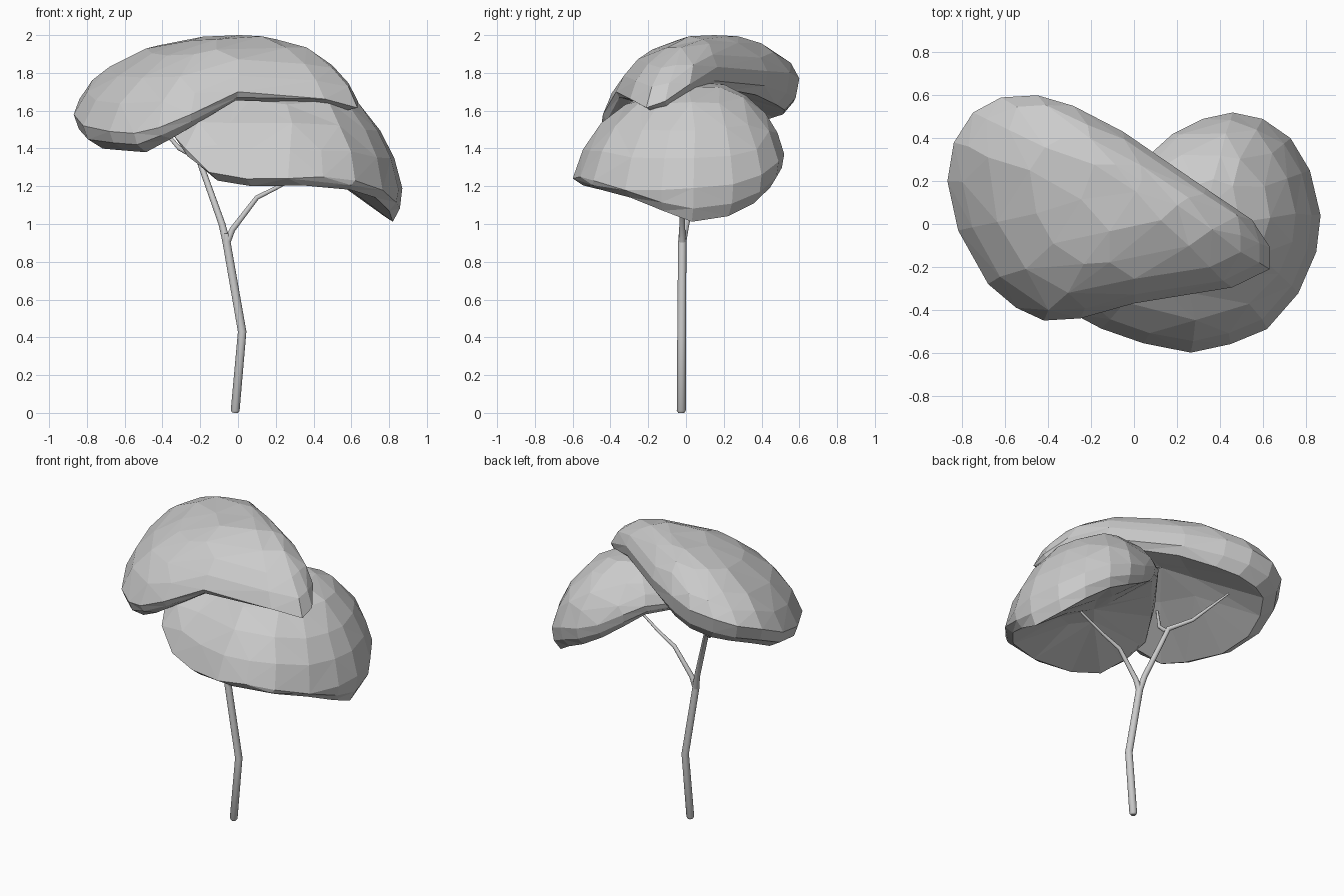
import bpy, bmesh, random

if "Cube" in bpy.data.objects:
    bpy.data.objects.remove(bpy.data.objects["Cube"])

random.seed(4)


def canopy(name, rim, centre, top, under, shift, roll, hollow):
    """Faceted dome over an uneven rim, with a rolled lip and shallow hollow underside."""
    cx, cy = centre
    bm = bmesh.new()

    def ring(t, height, jitter, off=(0, 0)):
        return [bm.verts.new((cx + (x - cx) * t + off[0] * (1 - t),
                              cy + (y - cy) * t + off[1] * (1 - t),
                              height(z, d) + random.uniform(-jitter, jitter)))
                for x, y, z, d in rim]

    rings = []
    # dome from the top out to the rim
    for t in (0.3, 0.56, 0.78, 0.92, 1.0):
        f = (1 - t ** 2.2) ** 0.7
        rings.append(ring(t, lambda z, d: z + (top - z) * f, 0.008 if t < 1 else 0, shift))
    # rolled lip and hollow
    rings.append(ring(1 - roll * 0.25, lambda z, d: z - d * 0.6, 0))
    rings.append(ring(1 - roll, lambda z, d: z - d, 0))
    for t in (0.62, 0.33):
        f = 1 - (t / (1 - roll)) ** 1.2
        rings.append(ring(t, lambda z, d: z - d + (under - z + d) * f, 0.004, hollow))
    n = len(rim)
    for a, b in zip(rings, rings[1:]):
        for i in range(n):
            j = (i + 1) % n
            bm.faces.new((a[i], a[j], b[j], b[i]))
    for r, off, z in ((rings[0], shift, top), (rings[-1], hollow, under)):
        c = bm.verts.new((cx + off[0], cy + off[1], z))
        for i in range(n):
            bm.faces.new((c, r[i], r[(i + 1) % n]))
    bmesh.ops.triangulate(bm, faces=bm.faces[:])
    bmesh.ops.recalc_face_normals(bm, faces=bm.faces[:])
    me = bpy.data.meshes.new(name)
    bm.to_mesh(me)
    bm.free()
    ob = bpy.data.objects.new(name, me)
    bpy.context.collection.objects.link(ob)
    dec = ob.modifiers.new("facets", 'DECIMATE')
    dec.ratio = 0.6
    return ob


def limb(name, pts):
    """Tapered tube through (x, y, z, radius) points."""
    cu = bpy.data.curves.new(name, 'CURVE')
    cu.dimensions = '3D'
    cu.bevel_depth = 1.0
    cu.bevel_resolution = 5
    cu.use_fill_caps = True
    sp = cu.splines.new('POLY')
    sp.points.add(len(pts) - 1)
    for p, (x, y, z, r) in zip(sp.points, pts):
        p.co = (x, y, z, 1)
        p.radius = r
    ob = bpy.data.objects.new(name, cu)
    bpy.context.collection.objects.link(ob)
    bpy.ops.object.select_all(action='DESELECT')
    ob.select_set(True)
    bpy.context.view_layer.objects.active = ob
    bpy.ops.object.convert(target='MESH')
    bpy.ops.object.shade_smooth_by_angle(angle=0.8)
    return ob


# upper canopy: rim x, y, z and lip drop
canopy("upper_canopy", [
    (-.55, -.39, 1.48, .1), (-.68, -.28, 1.49, .1), (-.82, -.03, 1.52, .12),
    (-.87, .2, 1.58, .13), (-.84, .38, 1.66, .14), (-.75, .52, 1.71, .15),
    (-.62, .59, 1.75, .17), (-.45, .6, 1.77, .17), (-.28, .55, 1.79, .16),
    (-.05, .43, 1.81, .13), (.2, .26, 1.83, .12), (.4, .12, 1.81, .1),
    (.55, .02, 1.74, .06), (.635, -.11, 1.65, .04), (.635, -.21, 1.62, .03),
    (.45, -.3, 1.67, .03), (0, -.37, 1.7, .05), (-.25, -.44, 1.58, .06),
    (-.42, -.45, 1.51, .07)], (-.13, .08), 2.0, 1.69, (.14, .07), .15, (.05, .1))

# lower canopy
canopy("lower_canopy", [
    (.87, .04, 1.19, .18), (.85, -.13, 1.18, .11), (.77, -.32, 1.2, .06),
    (.62, -.49, 1.23, .05), (.45, -.56, 1.25, .05), (.27, -.6, 1.26, .06),
    (.05, -.56, 1.26, .06), (-.15, -.49, 1.29, .06), (-.28, -.42, 1.4, .07),
    (-.34, -.3, 1.48, .06), (-.22, -.08, 1.53, .05), (-.06, .15, 1.55, .06),
    (.08, .33, 1.55, .07), (.18, .42, 1.5, .09), (.32, .49, 1.42, .1),
    (.46, .52, 1.37, .12), (.6, .49, 1.33, .14), (.73, .4, 1.26, .15),
    (.82, .25, 1.21, .17)], (.3, -.04), 1.75, 1.35, (.04, .12), .09, (0, 0))

# trunk and branches
limb("trunk", [(-.016, -.025, 0, .016), (-.015, -.025, .012, .024),
               (.022, -.023, .43, .023), (-.06, -.02, .9, .022), (-.06, -.02, .95, .018)])
limb("left_branch", [(-.06, -.02, .9, .021), (-.085, 0, 1.0, .018),
                     (-.21, .08, 1.35, .016), (-.31, .19, 1.4, .012), (-.46, .36, 1.57, .006)])
limb("right_branch", [(-.06, -.02, .9, .02), (-.03, -.02, .97, .016),
                      (.1, -.02, 1.14, .013), (.22, -.03, 1.2, .01), (.43, -.05, 1.33, .006)])
limb("upper_twig", [(-.2, .075, 1.33, .014), (-.23, -.03, 1.42, .012), (-.26, -.09, 1.58, .007)])
